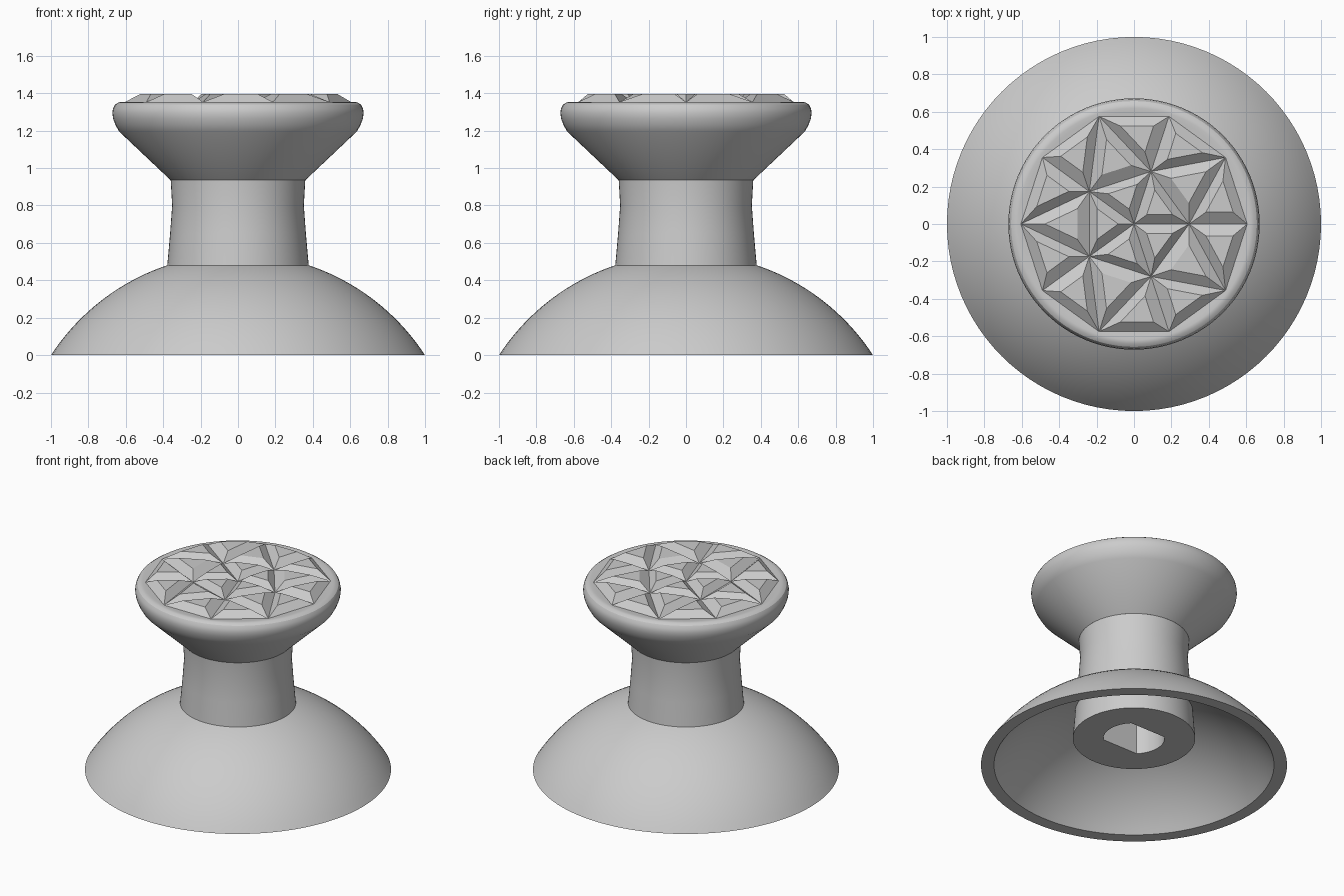
import bpy, bmesh, math
from mathutils import Vector

if "Cube" in bpy.data.objects:
    bpy.data.objects.remove(bpy.data.objects["Cube"])

SEG = 96

grey = bpy.data.materials.new("matte_grey")
grey.diffuse_color = (0.6, 0.6, 0.6, 1)
grey.use_nodes = True
grey.node_tree.nodes["Principled BSDF"].inputs["Base Color"].default_value = grey.diffuse_color


def finish(name, bm, smooth):
    bmesh.ops.recalc_face_normals(bm, faces=bm.faces[:])
    me = bpy.data.meshes.new(name)
    bm.to_mesh(me)
    bm.free()
    me.materials.append(grey)
    ob = bpy.data.objects.new(name, me)
    bpy.context.collection.objects.link(ob)
    if smooth:
        bpy.ops.object.select_all(action='DESELECT')
        ob.select_set(True)
        bpy.context.view_layer.objects.active = ob
        bpy.ops.object.shade_smooth_by_angle(angle=math.radians(25))
    return ob


def lathe(name, profile, closed=False):
    """Revolve (r, z, flat) points; flat limits |y| for the keyed socket."""
    bm = bmesh.new()
    rings = []
    for p in profile:
        r, z = p[:2]
        lim = p[2] if len(p) > 2 else 9
        ring = []
        for i in range(SEG):
            a = math.tau * i / SEG
            y = max(-lim, min(lim, r * math.sin(a)))
            ring.append(bm.verts.new((r * math.cos(a), y, z)))
        rings.append(ring)
    pairs = list(zip(rings, rings[1:]))
    if closed:
        pairs.append((rings[-1], rings[0]))
    for a, b in pairs:
        for i in range(SEG):
            j = (i + 1) % SEG
            bm.faces.new((a[i], a[j], b[j], b[i]))
    if not closed:
        bm.faces.new(rings[0])
        bm.faces.new(rings[-1])
    return finish(name, bm, True)


def dome_arc(radius, r0, r1, n=16):
    # Points on a sphere centred below the floor
    a0, a1 = math.asin(r0 / radius), math.asin(r1 / radius)
    pts = []
    for i in range(n + 1):
        a = a0 + (a1 - a0) * i / n
        pts.append((radius * math.sin(a), radius * math.cos(a) - 0.651))
    return pts


# Hollow dome skirt
lathe("dome_skirt", dome_arc(1.193, 0.36, 1.0) + dome_arc(1.123, 0.915, 0.36), True)

# Stem with a double-flat socket open at the bottom
flat = 0.2 * math.sin(math.pi / 4)
lathe("stem", [(0.2, 0.72, flat), (0.2, 0.2, flat), (0.40, 0.2), (0.378, 0.48),
               (0.363, 0.65), (0.352, 0.8), (0.36, 0.94)])

# Flared cap with rounded rim
lathe("cap", [(0.36, 0.935), (0.635, 1.195), (0.655, 1.23), (0.668, 1.265),
              (0.672, 1.295), (0.668, 1.32), (0.657, 1.34), (0.64, 1.351),
              (0.62, 1.354), (0.60, 1.35)])

# Faceted grip: triangles around five-fold symmetry, each a truncated pyramid
LOW, HIGH, INSET = 1.353, 1.397, 0.47


def polar(r, deg):
    a = math.radians(deg)
    return Vector((r * math.cos(a), r * math.sin(a), LOW))


tris = []
for k in range(5):
    d = 72 * k
    p, p_next = polar(0.295, d), polar(0.295, d + 72)
    q, q_mid, q_prev = polar(0.605, d), polar(0.605, d + 36), polar(0.605, d - 36)
    tris += [(polar(0, 0), p, p_next), (p, q_mid, p_next),
             (p, q, q_mid), (p, q_prev, q)]

bm = bmesh.new()
for t in tris:
    c = (t[0] + t[1] + t[2]) / 3
    low = [bm.verts.new(v) for v in t]
    top = []
    for v in t:
        w = c + (v - c) * INSET
        w.z = HIGH
        top.append(bm.verts.new(w))
    bm.faces.new(top)
    bm.faces.new(low[::-1])
    for i in range(3):
        j = (i + 1) % 3
        bm.faces.new((low[i], low[j], top[j], top[i]))
finish("faceted_grip", bm, False)
